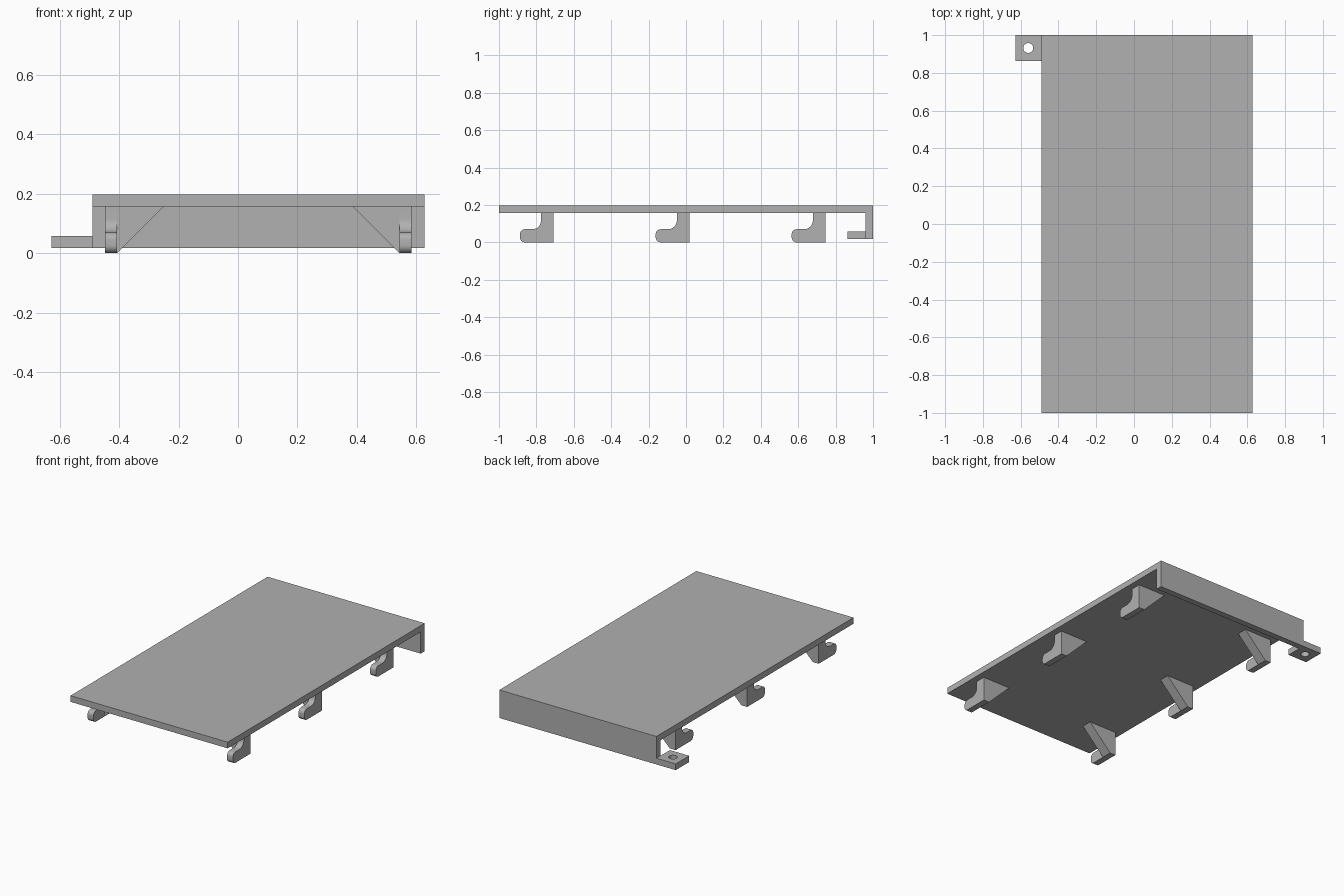
import bpy, bmesh, math
from mathutils import Vector

cube = bpy.data.objects.get("Cube")
if cube:
    bpy.data.objects.remove(cube, do_unlink=True)

grey = bpy.data.materials.new("plain grey")
grey.use_nodes = True
colour = (0.44, 0.44, 0.44, 1)
grey.diffuse_color = colour
grey.node_tree.nodes["Principled BSDF"].inputs["Base Color"].default_value = colour


def finish(name, bm):
    bmesh.ops.recalc_face_normals(bm, faces=bm.faces)
    mesh = bpy.data.meshes.new(name)
    bm.to_mesh(mesh)
    bm.free()
    mesh.materials.append(grey)
    obj = bpy.data.objects.new(name, mesh)
    bpy.context.collection.objects.link(obj)
    return obj


def prism(name, points, direction):
    """Extrude a closed outline of 3D points along a direction."""
    bm = bmesh.new()
    face = bm.faces.new([bm.verts.new(p) for p in points])
    result = bmesh.ops.extrude_face_region(bm, geom=[face], use_keep_orig=True)
    moved = [v for v in result["geom"] if isinstance(v, bmesh.types.BMVert)]
    bmesh.ops.translate(bm, verts=moved, vec=Vector(direction))
    return finish(name, bm)


def box(name, low, high):
    (x0, y0, z0), (x1, y1, z1) = low, high
    base = [(x0, y0, z0), (x1, y0, z0), (x1, y1, z0), (x0, y1, z0)]
    return prism(name, base, (0, 0, z1 - z0))


def arc(cy, cz, radius, start, end, steps=8):
    angles = [math.radians(start + (end - start) * i / steps) for i in range(steps + 1)]
    return [(cy + radius * math.cos(a), cz + radius * math.sin(a)) for a in angles]


LEFT, RIGHT = 0.627, -0.49
MIDDLE = (LEFT + RIGHT) / 2
UNDERSIDE, TOP = 0.157, 0.197
WALL_BOTTOM = 0.017

# Top plate and back wall
box("top_plate", (RIGHT, -1, UNDERSIDE), (LEFT, 1, TOP))
box("back_wall", (RIGHT, 0.96, WALL_BOTTOM), (LEFT, 1, UNDERSIDE))

# Mounting tab with a screw hole
tab = box("mounting_tab", (-0.627, 0.863, WALL_BOTTOM), (RIGHT, 1, 0.057))
bm = bmesh.new()
bmesh.ops.create_cone(bm, cap_ends=True, segments=32, radius1=0.026, radius2=0.026, depth=0.3)
bmesh.ops.translate(bm, verts=bm.verts, vec=(-0.56, 0.932, 0.04))
cutter = finish("hole_cutter", bm)
cutter.hide_render = True
cutter.hide_set(True)
cut = tab.modifiers.new("screw_hole", "BOOLEAN")
cut.operation = "DIFFERENCE"
cut.solver = "EXACT"
cut.object = cutter

# Hook side profile, measured from its back face: (y, z)
POST = 0.067
TIP, LIP, ROUND, FILLET = -0.18, 0.07, 0.026, 0.046
profile = [(0, 0)]
profile += arc(TIP + ROUND, ROUND, ROUND, 270, 180)
profile += arc(TIP + ROUND, LIP - ROUND, ROUND, 180, 90)
profile += arc(-POST - FILLET, LIP + FILLET, FILLET, -90, 0)
profile += [(-POST, UNDERSIDE), (0, UNDERSIDE)]

# Three pairs of hooks, each braced inward by a sloped gusset
hooks = []
for row, back in zip(("front", "middle", "rear"), (-0.708, 0.018, 0.745)):
    for side, sign in (("left", 1), ("right", -1)):
        outer, inner = MIDDLE + sign * 0.516, MIDDLE + sign * 0.475
        outline = [(outer, back + y, z) for y, z in profile]
        hooks.append(prism(f"{row}_{side}_hook", outline, (inner - outer, 0, 0)))
        brace = [(inner, back, 0), (inner, back, UNDERSIDE),
                 (inner - sign * UNDERSIDE, back, UNDERSIDE)]
        prism(f"{row}_{side}_gusset", brace, (0, -POST, 0))

# Smooth the rounded hook edges and keep corners crisp
bpy.ops.object.select_all(action="DESELECT")
for obj in hooks:
    obj.select_set(True)
bpy.context.view_layer.objects.active = hooks[0]
bpy.ops.object.shade_smooth_by_angle(angle=math.radians(30))
